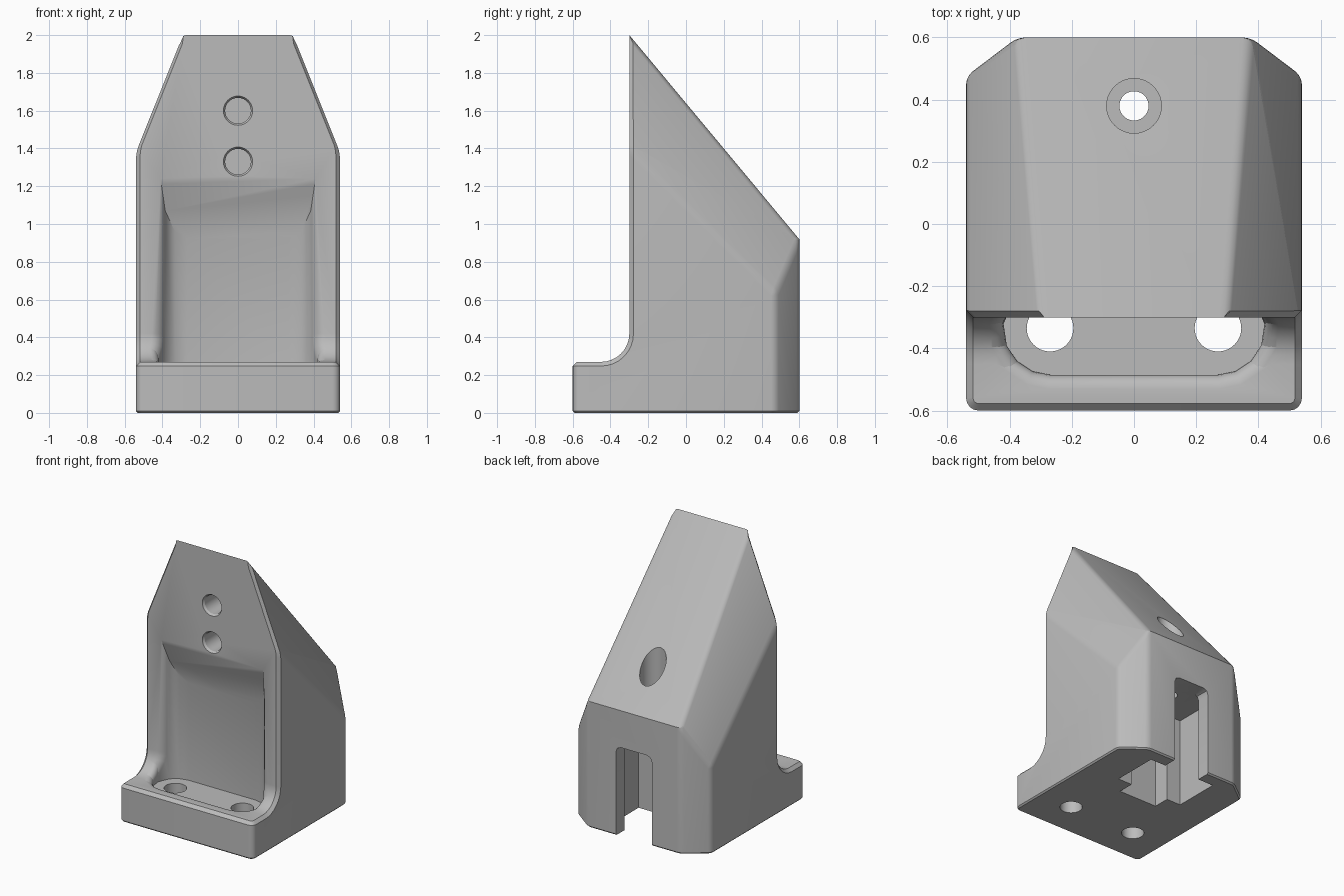
import bpy, bmesh, math
from mathutils import Vector

cube = bpy.data.objects.get("Cube")
if cube:
    bpy.data.objects.remove(cube, do_unlink=True)

grey = bpy.data.materials.new("plain_grey")
grey.use_nodes = True
colour = (0.5, 0.5, 0.5, 1)
grey.diffuse_color = colour
grey.node_tree.nodes["Principled BSDF"].inputs["Base Color"].default_value = colour

HALF, FRONT, LIP, FILLET = 0.54, -0.30, 0.27, 0.15


def loft(rings):
    """Closed solid through a list of matching rings."""
    bm = bmesh.new()
    vs = [[bm.verts.new(p) for p in ring] for ring in rings]
    n = len(vs[0])
    bm.faces.new(vs[0])
    bm.faces.new(vs[-1])
    for a, b in zip(vs, vs[1:]):
        for i in range(n):
            j = (i + 1) % n
            bm.faces.new((a[i], a[j], b[j], b[i]))
    bmesh.ops.recalc_face_normals(bm, faces=bm.faces)
    return bm


def cut_plane(bm, co, no):
    res = bmesh.ops.bisect_plane(bm, geom=bm.verts[:] + bm.edges[:] + bm.faces[:],
                                 plane_co=co, plane_no=Vector(no).normalized(), clear_outer=True)
    edges = [g for g in res["geom_cut"] if isinstance(g, bmesh.types.BMEdge)]
    bmesh.ops.edgeloop_fill(bm, edges=edges)
    bmesh.ops.recalc_face_normals(bm, faces=bm.faces)


def mid(e):
    return (e.verts[0].co + e.verts[1].co) / 2


def bevel(bm, rule, offset, segments=1):
    """Bevel the edges a rule picks; keep the crisp edge if the result is unsound."""
    trial = bm.copy()
    edges = [e for e in trial.edges if len(e.link_faces) == 2 and rule(e)]
    bmesh.ops.bevel(trial, geom=edges, offset=offset, offset_type='OFFSET', segments=segments,
                    profile=0.5, affect='EDGES', clamp_overlap=False)
    ratio = trial.calc_volume() / bm.calc_volume()
    inside = all(abs(v.co.x) < HALF + 0.001 and abs(v.co.y) < 0.601 and -0.001 < v.co.z < 2.001
                 for v in trial.verts)
    if inside and 0.95 < ratio < 1.001:
        bm.free()
        return trial
    trial.free()
    return bm


def on_front(f):
    """True for faces of the L-shaped front surface."""
    def near(c):
        if c.z >= LIP + FILLET:
            return abs(c.y - FRONT) < 0.003
        if c.y <= FRONT - FILLET:
            return abs(c.z - LIP) < 0.003
        r = math.hypot(c.y - FRONT + FILLET, c.z - LIP - FILLET)
        return abs(r - FILLET) < 0.004
    return all(near(v.co) for v in f.verts)


def front_border(e):
    return on_front(e.link_faces[0]) != on_front(e.link_faces[1])


def to_object(bm, name):
    me = bpy.data.meshes.new(name)
    bm.to_mesh(me)
    bm.free()
    ob = bpy.data.objects.new(name, me)
    bpy.context.collection.objects.link(ob)
    return ob


def carve(ob, bm):
    cutter = to_object(bm, "cutter")
    cutter.hide_render = True
    mod = ob.modifiers.new("cut", 'BOOLEAN')
    mod.operation, mod.solver, mod.object = 'DIFFERENCE', 'EXACT', cutter
    bpy.context.view_layer.objects.active = ob
    bpy.ops.object.modifier_apply(modifier=mod.name)
    bpy.data.objects.remove(cutter, do_unlink=True)


def circle(centre, r, axis, n=40):
    pts = []
    for i in range(n):
        a = 2 * math.pi * i / n
        u, v = r * math.cos(a), r * math.sin(a)
        pts.append(Vector(centre) + Vector((u, v, 0) if axis == 'z' else (u, 0, v)))
    return pts


# Body: side profile with an inside fillet, stretched across the width
profile = [(-0.6, 0), (0.6, 0), (0.6, 0.92), (FRONT, 2)]
for i in range(9):
    a = math.pi / 2 * i / 8
    profile.append((FRONT - FILLET + FILLET * math.cos(a), LIP + FILLET - FILLET * math.sin(a)))
profile.append((-0.6, LIP))
body = loft([[(x, y, z) for y, z in profile] for x in (-HALF, HALF)])

# Slanted shoulders and clipped back corners
for s in (-1, 1):
    cut_plane(body, (s * HALF, FRONT, 1.4), (s * 2.5, 0.9935, 1))
    cut_plane(body, (s * HALF, 0.475, 0), (s * 0.125, 0.165, 0))

# Softened back edges, rounded lip corners, chamfered front border and base
body = bevel(body, lambda e: mid(e).y > -0.29 and mid(e).z > 0.01 and abs(mid(e).x) > 0.2
             and e.calc_face_angle(0) > 0.15, 0.025, 3)
body = bevel(body, lambda e: mid(e).y < -0.59 and abs(mid(e).x) > 0.53
             and abs(e.verts[0].co.z - e.verts[1].co.z) > 0.1, 0.04, 4)
body = bevel(body, lambda e: front_border(e) and mid(e).z < 1.985, 0.022)
body = bevel(body, lambda e: all(v.co.z < 1e-4 for v in e.verts), 0.01)
bracket = to_object(body, "bracket_body")

# Pocket: upright rounded slot under a steep ceiling
angles = (90, 65, 40, 5, -22, -45, -68, -90)
half_slot = [(0.27 + 0.15 * math.cos(math.radians(a)), -0.335 + 0.15 * math.sin(math.radians(a)))
             for a in angles]
slot = half_slot + [(-x, y) for x, y in reversed(half_slot)]
pocket = loft([[(x, y, z) for x, y in slot] for z in (0.21, 1.9)])
cut_plane(pocket, (0, FRONT, 1.24), (0, 0.32, 0.115))
carve(bracket, pocket)

# Rounded rim where the pocket meets the front surface
rim = bmesh.new()
rim.from_mesh(bracket.data)
rim = bevel(rim, lambda e: front_border(e) and abs(mid(e).x) < 0.45 and mid(e).y > -0.55
            and mid(e).z < 1.235, 0.045, 4)
rim.to_mesh(bracket.data)
rim.free()

# Stepped channel in the base, with a narrower mouth at the back
half_channel = [(0.27, 0.5), (0.27, 0.16), (0.155, 0.16), (0.155, 0.04)]
channel = half_channel + [(-x, y) for x, y in reversed(half_channel)]
carve(bracket, loft([[(x, y, z) for x, y in channel] for z in (-0.1, 0.65)]))
half_mouth = [(0.145, -0.1), (0.145, 0.61), (0.133, 0.638), (0.105, 0.65)]
mouth = half_mouth + [(-x, z) for x, z in reversed(half_mouth)]
carve(bracket, loft([[(x, y, z) for x, z in mouth] for y in (0.4, 0.7)]))

# Blind screw holes in the front face, with flared rims
for z in (1.33, 1.6):
    rings = ((-0.32, 0.09), (-0.285, 0.068), (-0.06, 0.068))
    carve(bracket, loft([circle((0, y, z), r, 'y') for y, r in rings]))

# Mounting holes through the pocket floor
for s in (-1, 1):
    carve(bracket, loft([circle((s * 0.27, -0.335, z), 0.075, 'z') for z in (-0.1, 0.24)]))

# Counterbored hole from the slope down into the channel
for r, low, high in ((0.088, 0.8, 1.5), (0.047, 0.6, 0.85)):
    carve(bracket, loft([circle((0, 0.38, z), r, 'z') for z in (low, high)]))

bracket.data.materials.clear()
bracket.data.materials.append(grey)
for o in bpy.context.selected_objects:
    o.select_set(False)
bracket.select_set(True)
bpy.context.view_layer.objects.active = bracket
bpy.ops.object.shade_smooth_by_angle(angle=math.radians(32))
